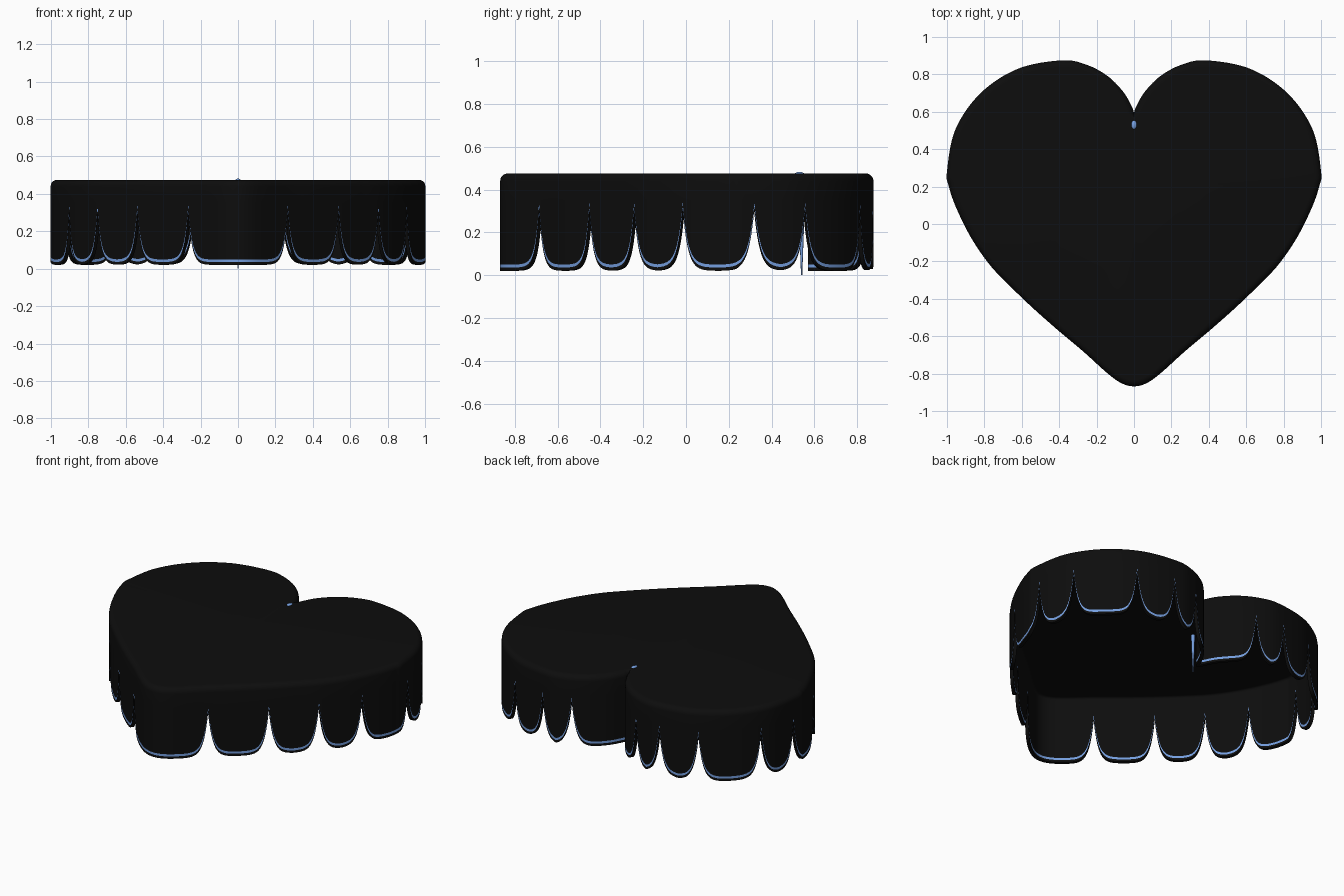
import bpy, math
from mathutils import Vector

if "Cube" in bpy.data.objects:
    bpy.data.objects.remove(bpy.data.objects["Cube"])

def material(name, rgb):
    m = bpy.data.materials.new(name)
    m.diffuse_color = (*rgb, 1)
    m.use_nodes = True
    m.node_tree.nodes["Principled BSDF"].inputs["Base Color"].default_value = m.diffuse_color
    return m

black = material("black", (0.004, 0.004, 0.004))
blue = material("blue", (0.18, 0.35, 0.75))

# Right half of the heart outline, from front tip to rear cleft
HALF = [(0, -.868), (.065, -.852), (.14, -.80), (.27, -.683), (.41, -.565), (.54, -.45),
        (.66, -.335), (.77, -.22), (.87, -.075), (.95, .085), (.99, .20), (1, .28),
        (.955, .505), (.82, .70), (.62, .83), (.385, .875), (.25, .85), (.14, .79),
        (.06, .71), (.018, .64), (0, .59)]
# Points on the outline where the skirt is slit
NOTCHES = [(.27, -.69), (.54, -.45), (.75, -.24), (.91, -.02), (1, .32), (.94, .56),
           (.66, .82), (.42, .87), (.23, .84)]

def spline(pts, per=40):
    p = [Vector((-pts[1][0], pts[1][1]))] + [Vector(q) for q in pts] + [Vector((0, .5))]
    out = []
    for a, b, c, d in zip(p, p[1:], p[2:], p[3:]):
        for k in range(per):
            t = k / per
            out.append(.5 * (2*b + (c-a)*t + (2*a-5*b+4*c-d)*t*t + (3*b-a-3*c+d)*t**3))
    return out + [p[-2]]

def resample(pts, n):
    s = [0]
    for a, b in zip(pts, pts[1:]):
        s.append(s[-1] + (b - a).length)
    out, j = [], 0
    for i in range(n + 1):
        t = s[-1] * i / n
        while j < len(s) - 2 and s[j+1] < t:
            j += 1
        out.append(pts[j].lerp(pts[j+1], min(1, (t - s[j]) / (s[j+1] - s[j]))))
    return out, s[-1] / n

N = 600
half, step = resample(spline(HALF), N)
slits = [min(range(N + 1), key=lambda i: (half[i] - Vector(q)).length) for q in NOTCHES]

def hem(i):
    d = min(abs(i - k) for k in slits) * step
    return .02 + .29 * math.exp(-d / .027)

def normal(i):
    if i in (0, N):
        return Vector((0, -1 if i == 0 else 1))
    t = (half[i+1] - half[i-1]).normalized()
    return Vector((t.y, -t.x))

# Each column runs from hem to top edge: hem, stripe, skirt, rounded shoulder
R, TOP = .035, .475
def column(i):
    p, n, z = half[i], normal(i), hem(i)
    rows = [(0, z), (0, z + .015), (0, z + .029), (0, .35)]
    for k in range(6):
        a = k / 5 * math.pi / 2
        rows.append((R * (1 - math.cos(a)), TOP - R + R * math.sin(a)))
    return [(max(0, p.x - n.x*o), p.y - n.y*o, h) for o, h in rows]

cols = [column(i) for i in range(N + 1)]
cols += [[(-x, y, z) for x, y, z in cols[i]] for i in range(N - 1, 0, -1)]
M, C = len(cols[0]), len(cols)
verts = [v for c in cols for v in c] + [(0, .2, TOP)]
faces, mats = [], []
for i in range(C):
    a, b = i * M, (i + 1) % C * M
    for r in range(M - 1):
        faces.append((a + r, b + r, b + r + 1, a + r + 1))
        mats.append(1 if r == 1 else 0)
    faces.append((a + M - 1, b + M - 1, C * M))
    mats.append(0)

def select(ob):
    bpy.ops.object.select_all(action='DESELECT')
    ob.select_set(True)
    bpy.context.view_layer.objects.active = ob

# Hollow heart cover with scalloped skirt
me = bpy.data.meshes.new("heart_cover")
me.from_pydata(verts, [], faces)
me.materials.append(black)
me.materials.append(blue)
me.polygons.foreach_set("material_index", mats)
me.update()
cover = bpy.data.objects.new("heart_cover", me)
bpy.context.collection.objects.link(cover)
mod = cover.modifiers.new("thickness", 'SOLIDIFY')
mod.thickness = .02
mod.offset = -1
select(cover)
bpy.ops.object.modifier_apply(modifier=mod.name)
bpy.ops.object.shade_smooth_by_angle(angle=math.radians(40))

# Small blue bead on top of the cleft and blue seam point inside it
bpy.ops.mesh.primitive_uv_sphere_add(segments=16, ring_count=8, location=(0, .53, .466))
bead = bpy.context.object
bead.name = "cleft_bead"
bead.scale = (.018, .028, .016)
bpy.ops.mesh.primitive_cone_add(vertices=12, radius1=.003, radius2=.012, depth=.25,
                                location=(0, .54, .125))
seam = bpy.context.object
seam.name = "cleft_seam"
for ob in (bead, seam):
    ob.data.materials.append(blue)
    select(ob)
    bpy.ops.object.shade_smooth_by_angle()
